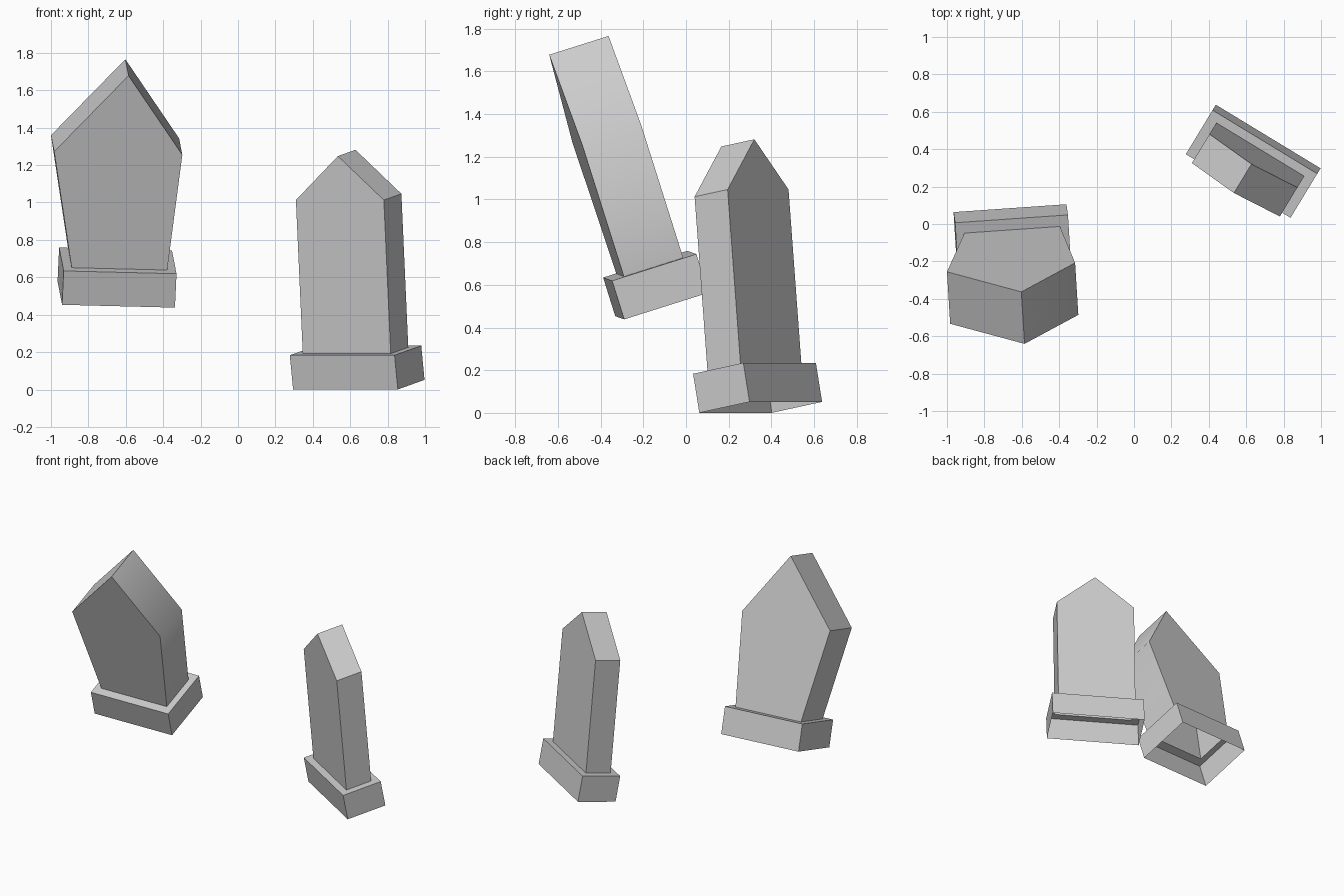
import bpy, bmesh, math
from mathutils import Vector, Matrix

if "Cube" in bpy.data.objects:
    bpy.data.objects.remove(bpy.data.objects["Cube"])

stone = bpy.data.materials.new("stone_grey")
stone.diffuse_color = (0.604, 0.604, 0.604, 1)
stone.use_nodes = True
stone.node_tree.nodes["Principled BSDF"].inputs["Base Color"].default_value = stone.diffuse_color


def gravestone(name, centre, width_dir, depth_dir, base, thick, lean, profile):
    """Hollow plinth, open below, with a pointed slab rising from its top.
    lean is how far the slab shifts backwards per unit of its height."""
    u = Vector(width_dir).normalized()
    d = Vector(depth_dir)
    d = (d - u * d.dot(u)).normalized()
    h = u.cross(d)
    bm = bmesh.new()
    w, dep, ht = base

    def vert(x, y, z):
        return bm.verts.new((x, y, z))

    def rect(x, y, z):
        return [vert(-x, -y, z), vert(x, -y, z), vert(x, y, z), vert(-x, y, z)]

    # plinth walls and the ledge around the slab
    low, top = rect(w / 2, dep / 2, 0), rect(w / 2, dep / 2, ht)
    front = [vert(x, lean * z - thick / 2, ht + z) for x, z in profile]
    back = [vert(x, lean * z + thick / 2, ht + z) for x, z in profile]
    foot = [front[0], front[1], back[1], back[0]]
    for a, b in ((low, top), (top, foot)):
        for i in range(4):
            j = (i + 1) % 4
            bm.faces.new((a[i], a[j], b[j], b[i]))

    # slab front, back, sides and gable
    bm.faces.new(front)
    bm.faces.new(back[::-1])
    for i in range(1, 5):
        j = (i + 1) % 5
        bm.faces.new((front[i], back[i], back[j], front[j]))

    me = bpy.data.meshes.new(name)
    bm.to_mesh(me)
    bm.free()
    me.materials.append(stone)
    ob = bpy.data.objects.new(name, me)
    bpy.context.collection.objects.link(ob)
    ob.matrix_world = Matrix.Translation(centre) @ Matrix((u, d, h)).transposed().to_4x4()
    bpy.ops.object.select_all(action='DESELECT')
    ob.select_set(True)
    bpy.context.view_layer.objects.active = ob
    bpy.ops.object.shade_smooth_by_angle(angle=math.radians(45))


# wide, raised stone leaning forward
gravestone("left_gravestone", (-0.651, -0.113, 0.508),
           (0.604, 0.042, -0.015), (-0.023, 0.395, 0.125),
           (0.605, 0.415, 0.19), 0.292, -0.007,
           [(-0.256, 0), (0.256, 0), (0.308, 0.649), (0, 1.086), (-0.379, 0.649)])

# slim, turned stone whose slab stands more upright than its plinth
gravestone("right_gravestone", (0.646, 0.35, 0.026),
           (0.56, -0.34, 0), (0.145, 0.233, 0.051),
           (0.655, 0.28, 0.186), 0.184, 0.098,
           [(-0.275, 0), (0.275, 0), (0.275, 0.82), (0, 1.055), (-0.275, 0.82)])
